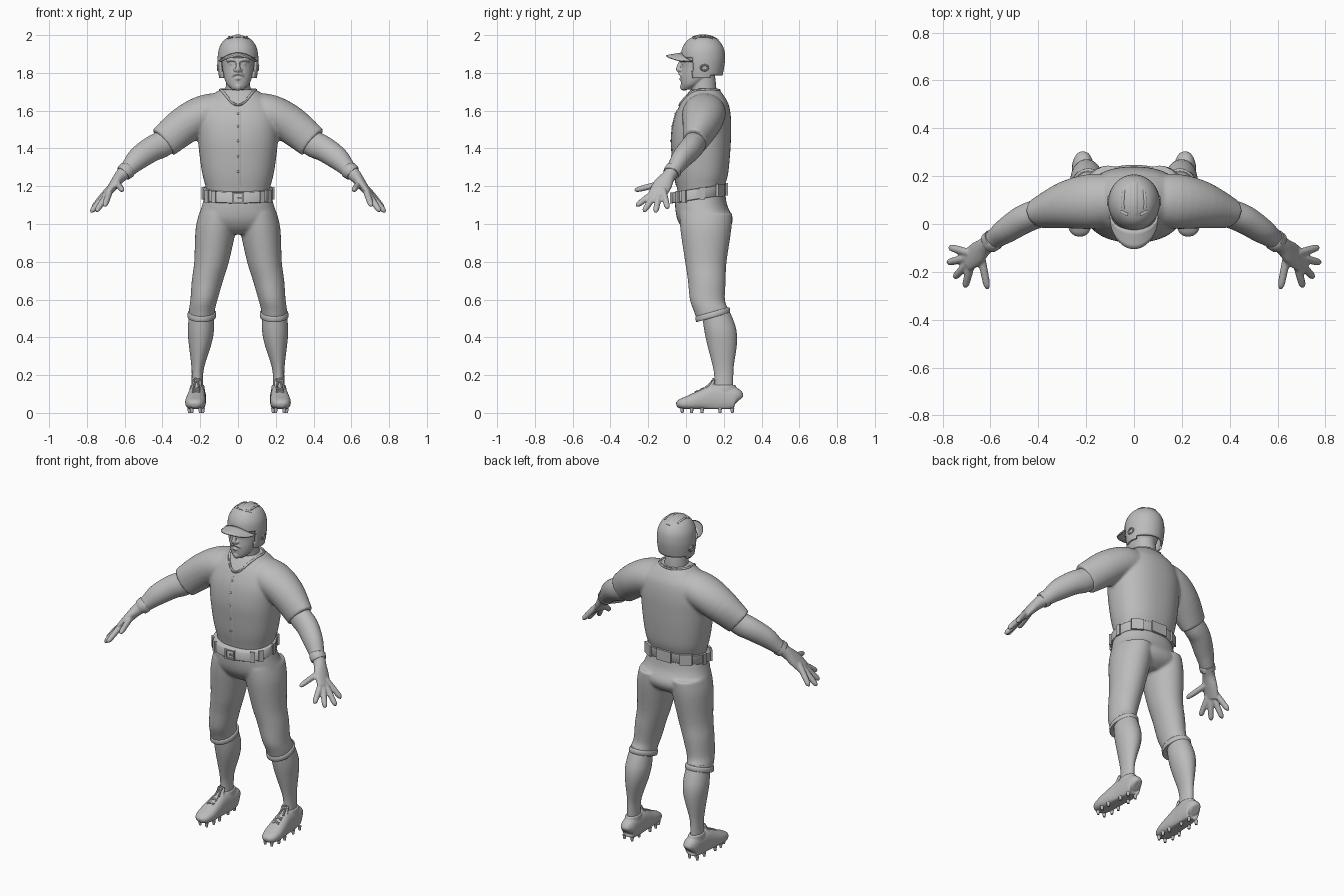
import bpy, bmesh, math
from mathutils import Vector, Matrix

if "Cube" in bpy.data.objects:
    bpy.data.objects.remove(bpy.data.objects["Cube"])

mat = bpy.data.materials.new("matte_grey")
mat.use_nodes = True
GREY = (0.5, 0.5, 0.5, 1)
mat.diffuse_color = GREY
mat.node_tree.nodes["Principled BSDF"].inputs["Base Color"].default_value = GREY
made = []
SIDES = (("left", 1), ("right", -1))
Y = Vector((0, 1, 0))
X = Vector((1, 0, 0))


def finish(name, bm, voxel=0, smooth=0, shell=0):
    """Turn a bmesh into an object, optionally fused by remeshing or thickened."""
    bmesh.ops.recalc_face_normals(bm, faces=bm.faces)
    me = bpy.data.meshes.new(name)
    bm.to_mesh(me)
    bm.free()
    me.materials.append(mat)
    ob = bpy.data.objects.new(name, me)
    bpy.context.collection.objects.link(ob)
    if voxel:
        m = ob.modifiers.new("fuse", 'REMESH')
        m.mode, m.voxel_size, m.use_smooth_shade = 'VOXEL', voxel, True
    if smooth:
        m = ob.modifiers.new("soften", 'SMOOTH')
        m.factor, m.iterations = 0.5, smooth
    if shell:
        m = ob.modifiers.new("shell", 'SOLIDIFY')
        m.thickness, m.offset = shell, -1
    made.append(ob)
    return ob


def resample(rows, steps, closed):
    """Catmull-Rom through rows of x, y, z, radius, radius, tilt."""
    rows = [tuple(r) + ((r[3],) if len(r) == 4 else ()) for r in rows]
    rows = [r + (0,) * (6 - len(r)) for r in rows]
    n, out = len(rows), []
    for i in range(n if closed else n - 1):
        pick = (lambda k: rows[k % n]) if closed else (lambda k: rows[min(max(k, 0), n - 1)])
        for s in range(steps):
            t = s / steps
            out.append([0.5 * (2 * b + (c - a) * t + (2 * a - 5 * b + 4 * c - d) * t * t
                               + (3 * b - a - 3 * c + d) * t ** 3)
                        for a, b, c, d in zip(pick(i - 1), pick(i), pick(i + 1), pick(i + 2))])
    return out if closed else out + [list(rows[-1])]


def tube(bm, rows, ref=None, closed=False, seg=24, n=2.0, steps=4, cap=True, side=1):
    """Loft ellipses along rows; level rings if ref is None, else square to the path."""
    rows = resample([(r[0] * side,) + tuple(r[1:]) for r in rows], steps, closed)
    pts, rings, count = [Vector(r[:3]) for r in rows], [], len(rows)
    for i, (p, r) in enumerate(zip(pts, rows)):
        u, v = X, Y
        if ref is not None:
            a, b = (i - 1, (i + 1) % count) if closed else (max(i - 1, 0), min(i + 1, count - 1))
            t = (pts[b] - pts[a]).normalized()
            u = (ref - t * ref.dot(t)).normalized()
            v = t.cross(u)
        ring = []
        for k in range(seg):
            c, s = math.cos(math.tau * k / seg), math.sin(math.tau * k / seg)
            c, s = (math.copysign(abs(q) ** (2 / n), q) for q in (c, s))
            q = p + u * (r[3] * c) + v * (r[4] * s)
            q.z += r[5] * (q.y - p.y)
            ring.append(bm.verts.new(q))
        rings.append(ring)
    for i in range(count if closed else count - 1):
        a, b = rings[i], rings[(i + 1) % count]
        for k in range(seg):
            j = (k + 1) % seg
            bm.faces.new((a[k], a[j], b[j], b[k]))
    if cap and not closed:
        bm.faces.new(rings[0])
        bm.faces.new(rings[-1])


def ball(bm, pos, r):
    bmesh.ops.create_uvsphere(bm, u_segments=12, v_segments=8, radius=r, matrix=Matrix.Translation(pos))


def box(bm, pos, size, turn=0):
    m = Matrix.Translation(pos) @ Matrix.Rotation(turn, 4, 'Z') @ Matrix.Diagonal((*size, 1))
    bmesh.ops.create_cube(bm, size=1, matrix=m)


def snap(ob, points, r, r2=None):
    """Project points on an object's finished surface, giving rows for a thin tube."""
    ev = ob.evaluated_get(bpy.context.evaluated_depsgraph_get())
    return [(*ev.closest_point_on_mesh(Vector(p))[1], r, r2 or r) for p in points]


# Shirt: torso and short sleeves
bm = bmesh.new()
tube(bm, [(0, .08, 1.165, .165, .12, .12), (0, .08, 1.2, .172, .128, .08), (0, .08, 1.26, .188, .142),
          (0, .08, 1.35, .202, .152), (0, .08, 1.45, .212, .158), (0, .087, 1.55, .215, .152),
          (0, .097, 1.63, .19, .13), (0, .1, 1.68, .14, .1), (0, .1, 1.712, .095, .075)], seg=48, n=2.3)
for _, s in SIDES:
    tube(bm, [(.06, .1, 1.6, .1, .095), (.17, .095, 1.585, .115, .1), (.28, .08, 1.525, .1, .1),
              (.395, .045, 1.432, .064, .088)], Y, side=s, seg=32)
shirt = finish("shirt", bm, .008, 6)

# Collar band, front placket and buttons
bm = bmesh.new()
loop = []
for k in range(32):
    a = math.tau * k / 32
    f = max(0, math.cos(a))
    loop.append((.092 * math.sin(a), .1 - (.075 + .06 * f) * math.cos(a), 1.705 - .075 * f ** 3))
tube(bm, snap(shirt, loop, .007), Vector((0, 0, 1)), closed=True, seg=8, steps=2)
finish("collar", bm)
bm = bmesh.new()
tube(bm, snap(shirt, [(0, -.1, 1.19 + .04 * k) for k in range(12)], .016, .003), X, seg=8, steps=2)
finish("shirt_placket", bm)
bm = bmesh.new()
for row in snap(shirt, [(0, -.12, 1.27 + .085 * k) for k in range(5)], .006):
    ball(bm, row[:3], .007)
finish("shirt_buttons", bm)

# Trousers: hips and two legs down to the knee
bm = bmesh.new()
tube(bm, [(0, .075, 1.17, .172, .13, .1), (0, .08, 1.1, .19, .138), (0, .1, 1.03, .207, .148),
          (0, .105, .98, .17, .125), (0, .1, .945, .08, .08)], seg=48, n=2.2)
for _, s in SIDES:
    tube(bm, [(.105, .105, 1.06, .1, .14), (.118, .105, .97, .107, .135), (.14, .105, .8, .092, .11),
              (.162, .11, .7, .083, .1), (.18, .113, .6, .072, .093), (.19, .13, .55, .069, .088, .15),
              (.193, .145, .51, .068, .085, .3)], side=s, seg=32)
finish("trousers", bm, .008, 6)

# Belt with loops and a square buckle
bm = bmesh.new()
tube(bm, [(0, .07, z, .182 + d, .142 + d, .16)
          for z, d in ((1.132, 0), (1.135, .003), (1.187, .003), (1.19, 0))], seg=48, n=2.3, steps=1)
belt = finish("belt", bm)
bm = bmesh.new()
for deg, w in ((38, .028), (55, .028), (95, .028), (142, .07), (180, .1), (218, .07), (265, .028), (305, .028), (322, .028)):
    a = math.radians(deg)
    far = (.3 * math.sin(a), .07 - .25 * math.cos(a), 1.161 - .023 * math.cos(a))
    p = snap(belt, [far], 0)[0][:3]
    box(bm, p, (w, .014, .066), math.atan2(math.sin(a) * .142, math.cos(a) * .182))
finish("belt_loops", bm)
bm = bmesh.new()
for s in (-1, 1):
    box(bm, (s * .028, -.078, 1.138), (.008, .012, .06))
    box(bm, (0, -.078, 1.138 + s * .026), (.06, .012, .008))
box(bm, (.012, -.08, 1.138), (.03, .01, .008))
finish("belt_buckle", bm)

for label, s in SIDES:
    # Arm and hand
    bm = bmesh.new()
    tube(bm, [(.3, .07, 1.505, .062), (.39, .047, 1.43, .06, .07), (.46, .02, 1.395, .06, .067),
              (.53, -.025, 1.345, .053, .06), (.58, -.06, 1.293, .042, .044), (.62, -.09, 1.255, .036, .034),
              (.655, -.122, 1.21, .05, .026), (.695, -.153, 1.155, .048, .018)], Y, side=s)
    for base, tip in (((.71, -.115, 1.155), (.768, -.098, 1.085)), ((.71, -.145, 1.145), (.776, -.16, 1.066)),
                      ((.7, -.17, 1.145), (.748, -.222, 1.07)), ((.685, -.185, 1.155), (.705, -.26, 1.098)),
                      ((.64, -.13, 1.215), (.613, -.265, 1.18))):
        a, b = Vector(base), Vector(tip)
        tube(bm, [(*a.lerp(b, t), r) for t, r in ((-.4, .017), (.3, .017), (.8, .0155), (.97, .012), (1.07, .004))],
             Vector((.7, .1, .6)), side=s, seg=12)
    finish(label + "_arm", bm, .0055, 3)

    # Wristband
    bm = bmesh.new()
    tube(bm, [(.585, -.064, 1.288, .043, .044), (.587, -.066, 1.286, .046, .047),
              (.605, -.079, 1.27, .044, .044), (.607, -.08, 1.268, .04, .04)], Y, side=s, steps=1)
    finish(label + "_wristband", bm)

    # Trouser cuff
    bm = bmesh.new()
    tube(bm, [(.192, .143, .505, .07, .085, .28), (.192, .143, .508, .075, .09, .28),
              (.191, .14, .53, .075, .091, .28), (.191, .138, .535, .07, .086, .28)], side=s, seg=32, steps=2)
    finish(label + "_cuff", bm)

    # Sock
    bm = bmesh.new()
    tube(bm, [(.192, .15, .56, .06, .07), (.195, .17, .49, .067, .081), (.197, .183, .43, .069, .085),
              (.201, .191, .36, .059, .078), (.212, .197, .25, .035, .056), (.215, .2, .19, .03, .05),
              (.216, .2, .1, .033, .05)], side=s, seg=32)
    finish(label + "_sock", bm)

    # Shoe with collar, tongue and flat sole
    bm = bmesh.new()
    tube(bm, [(.212, .278, .065, .022, .03), (.213, .262, .075, .042, .058), (.215, .2, .075, .046, .072),
              (.218, .14, .075, .047, .072), (.222, .08, .066, .052, .055), (.226, .02, .054, .054, .04),
              (.228, -.03, .047, .042, .026), (.229, -.05, .042, .018, .012)], X, side=s, n=2.4)
    tube(bm, [(.215, .2, .09, .043, .068), (.216, .202, .13, .04, .064), (.216, .204, .148, .037, .06)], side=s)
    tube(bm, [(.22, .1, .11, .026, .01), (.218, .135, .145, .028, .01), (.217, .15, .178, .024, .007)], X, side=s)
    for v in bm.verts:
        v.co.z = max(v.co.z, .02)
    shoe = finish(label + "_shoe", bm, .005, 3)

    # Crossed laces
    bm = bmesh.new()
    for k in range(4):
        y = .04 + .025 * k
        for d in (-1, 1):
            line = [(s * .222 + d * e * .03, y + .01 * e, .15 + .02 * k) for e in (-1, -.5, 0, .5, 1)]
            tube(bm, snap(shoe, line, .005), Y, seg=8, steps=2)
    finish(label + "_laces", bm)

    # Studs under the sole
    bm = bmesh.new()
    for y, w in ((-.02, .022), (.03, .036), (.085, .036), (.18, .028), (.245, .026)):
        for d in (-1, 1):
            bmesh.ops.create_cone(bm, cap_ends=True, segments=10, radius1=.007, radius2=.011, depth=.026,
                                  matrix=Matrix.Translation((s * .222 + d * w, y, .013)))
    finish(label + "_studs", bm)

# Head, neck and facial features
bm = bmesh.new()
tube(bm, [(0, .1, 1.62, .08, .075), (0, .095, 1.69, .068, .068), (0, .09, 1.75, .064, .068),
          (0, .085, 1.84, .06, .06)], seg=32)
tube(bm, [(0, .005, 1.712, .03, .026), (0, .03, 1.738, .058, .056), (0, .056, 1.78, .075, .085),
          (0, .075, 1.83, .083, .1), (0, .08, 1.88, .087, .104), (0, .085, 1.93, .082, .095),
          (0, .09, 1.97, .05, .06)], seg=40)
tube(bm, [(0, -.022, 1.875, .009), (0, -.034, 1.845, .01), (0, -.041, 1.818, .014, .012),
          (0, -.03, 1.806, .015, .008)], X, seg=12)
ball(bm, (0, -.01, 1.727), .022)
for _, s in SIDES:
    ball(bm, (.032 * s, -.007, 1.85), .013)
    ball(bm, (.014 * s, -.03, 1.815), .01)
    tube(bm, [(.01, -.027, 1.866, .008), (.035, -.021, 1.871, .01), (.06, -.003, 1.864, .008)], Y, side=s, seg=10)
    tube(bm, [(0, -.034, 1.797, .007), (.018, -.029, 1.793, .008), (.033, -.014, 1.775, .005)], Y, side=s, seg=10)
    tube(bm, [(0, -.031, 1.768, .007), (.02, -.022, 1.77, .004)], Y, side=s, seg=10)
finish("head", bm, .0036, 2)

# Helmet shell, opened for the face
bm = bmesh.new()
tube(bm, [(0, .09, 1.772, .1, .1), (0, .09, 1.83, .107, .112), (0, .09, 1.88, .108, .117),
          (0, .09, 1.93, .1, .11), (0, .09, 1.97, .077, .085), (0, .09, 1.991, .046, .05),
          (0, .09, 2.0, .012, .014)], seg=64, steps=6)
gone = []
for f in bm.faces:
    c = f.calc_center_median()
    edge = 1.88 if c.y < .035 else 1.79 if c.y > .125 else 1.773
    if c.z < edge:
        gone.append(f)
bmesh.ops.delete(bm, geom=gone, context='FACES')
helmet = finish("helmet", bm, shell=.012)

# Curved helmet brim
bm = bmesh.new()
rows = []
for t in (0, .25, .5, .75, 1):
    row = []
    for k in range(25):
        a = math.pi * k / 24
        x = (.1 + .002 * t) * math.cos(a)
        y = .035 - (.06 + .08 * t) * math.sin(a)
        row.append(bm.verts.new((x, y, 1.908 - .042 * (x / .1) ** 2 - .014 * t * math.sin(a))))
    rows.append(row)
for a, b in zip(rows, rows[1:]):
    for k in range(24):
        bm.faces.new((a[k], a[k + 1], b[k + 1], b[k]))
finish("helmet_brim", bm, shell=.009)

# Helmet crest, vents and ear holes
bm = bmesh.new()
tube(bm, snap(helmet, [(0, .02 + .02 * k, 2.03 - .002 * (k - 3) ** 2) for k in range(9)], .016, .004), X, seg=10)
for _, s in SIDES:
    tube(bm, snap(helmet, [(s * (.03 + .012 * k), .035 + .004 * k, 2.0) for k in range(4)], .007, .004), Y, seg=10)
    tube(bm, snap(helmet, [(s * .05, .06 + .03 * k, 2.0) for k in range(4)], .006, .004), X, seg=10)
    ring = [(s * .13, .1 + .024 * math.cos(a), 1.825 + .015 * math.sin(a))
            for a in (math.tau * k / 12 for k in range(12))]
    tube(bm, snap(helmet, ring, .005), X, closed=True, seg=8, steps=2)
finish("helmet_trim", bm)

# Smooth shading with crisp edges
bpy.ops.object.select_all(action='DESELECT')
for ob in made:
    ob.select_set(True)
bpy.context.view_layer.objects.active = made[0]
bpy.ops.object.shade_smooth_by_angle(angle=math.radians(45))
